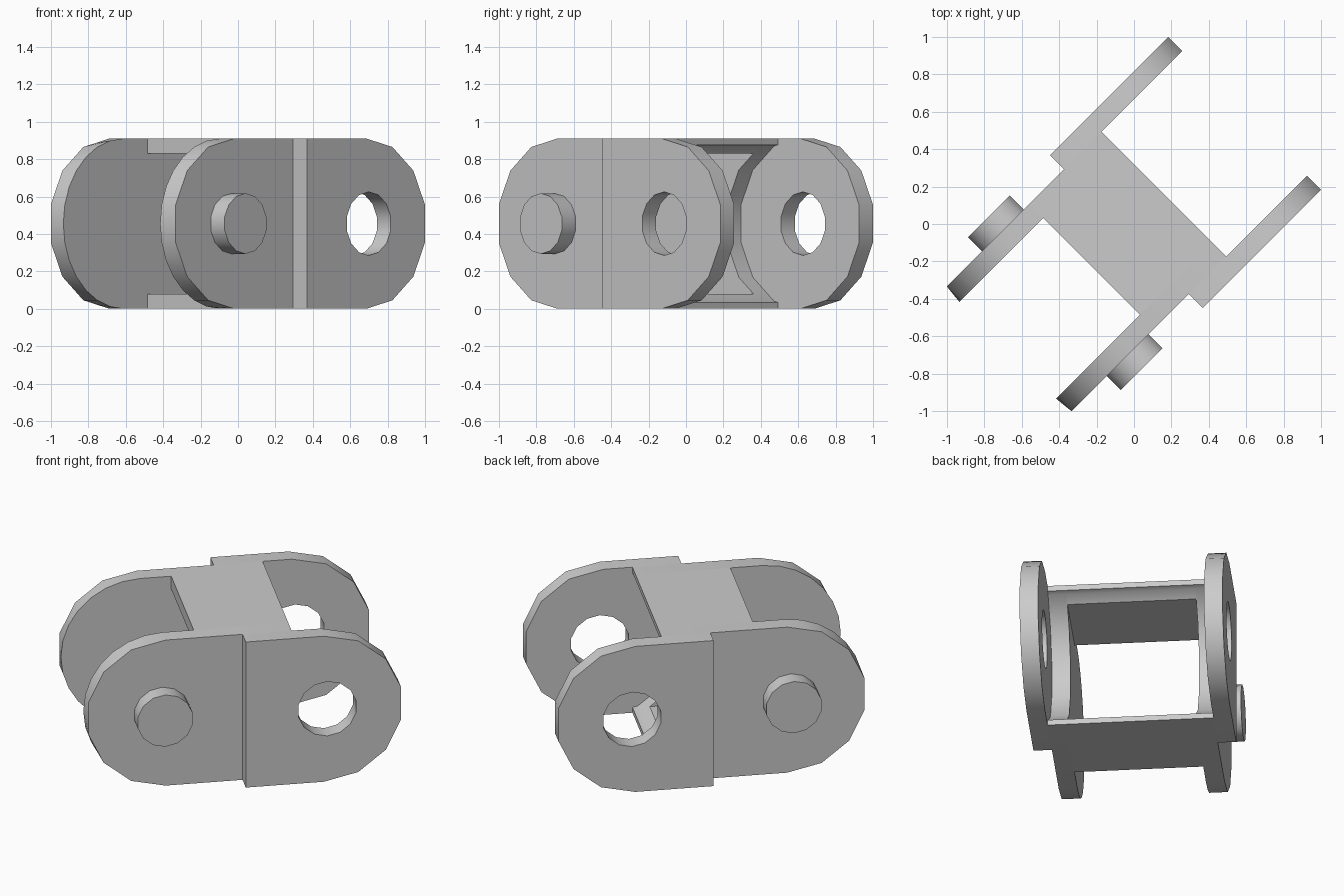
import bpy, bmesh
from math import sin, cos, pi, sqrt, radians

cube = bpy.data.objects.get("Cube")
if cube:
    bpy.data.objects.remove(cube, do_unlink=True)

# Main sizes: u runs along the link, v across it, z up
HEIGHT = 0.91
MID = HEIGHT / 2
INNER, MIDDLE, OUTER = 0.366, 0.472, 0.577
SIDES = 14
FRONT_C, BACK_C = -0.50, 0.393
BLOCK_FRONT, BLOCK_BACK = -0.32, 0.225

grey = bpy.data.materials.new("plain_grey")
grey.use_nodes = True
colour = (0.6, 0.6, 0.6, 1)
grey.diffuse_color = colour
grey.node_tree.nodes["Principled BSDF"].inputs["Base Color"].default_value = colour


def place(u, v, z):
    """Turn link coordinates into the diagonal world position."""
    return ((u + v) / sqrt(2), (u - v) / sqrt(2), z)


def arc(cu, r, start, end, steps):
    """Points on an arc in the u-z plane, angles in degrees."""
    angles = [radians(start + (end - start) * i / steps) for i in range(steps + 1)]
    return [(cu + r * cos(a), MID + r * sin(a)) for a in angles]


def with_midpoints(points):
    out = [points[0]]
    for a, b in zip(points, points[1:]):
        out += [((a[0] + b[0]) / 2, (a[1] + b[1]) / 2), b]
    return out


def loft(name, profile_a, v_a, profile_b, v_b):
    """Solid between two u-z profiles of equal length at v_a and v_b."""
    bm = bmesh.new()
    ra = [bm.verts.new(place(u, v_a, z)) for u, z in profile_a]
    rb = [bm.verts.new(place(u, v_b, z)) for u, z in profile_b]
    n = len(ra)
    bm.faces.new(ra)
    bm.faces.new(rb[::-1])
    for i in range(n):
        j = (i + 1) % n
        bm.faces.new((ra[i], rb[i], rb[j], ra[j]))
    bmesh.ops.recalc_face_normals(bm, faces=bm.faces)
    mesh = bpy.data.meshes.new(name)
    bm.to_mesh(mesh)
    bm.free()
    mesh.materials.append(grey)
    ob = bpy.data.objects.new(name, mesh)
    bpy.context.collection.objects.link(ob)
    return ob


def activate(ob):
    bpy.ops.object.select_all(action='DESELECT')
    ob.select_set(True)
    bpy.context.view_layer.objects.active = ob


def round_profile(cu, r):
    """Full polygon with a corner at the top."""
    return arc(cu, r, 90, 450, SIDES)[:-1]


def cut_hole(ob, cu, r, v_a, v_b):
    p = round_profile(cu, r)
    cutter = loft("hole_cutter", p, v_a, p, v_b)
    cutter.hide_render = True
    mod = ob.modifiers.new("hole", 'BOOLEAN')
    mod.operation = 'DIFFERENCE'
    mod.solver = 'EXACT'
    mod.object = cutter
    activate(ob)
    bpy.ops.object.modifier_apply(modifier=mod.name)
    bpy.data.objects.remove(cutter, do_unlink=True)


# Hollow that clears the rounded end of the next link
hollow = arc(BACK_C, 0.46, 270, 90, SIDES // 2)
a, b = hollow[-2], hollow[-1]
lip_z = a[1] + (b[1] - a[1]) * (BLOCK_BACK - a[0]) / (b[0] - a[0])
cheek_back = [(BLOCK_BACK, 0), (BLOCK_BACK, HEIGHT - lip_z)] + hollow[1:-1] + \
             [(BLOCK_BACK, lip_z), (BLOCK_BACK, HEIGHT)]

# Cheek ends: finer rounding inside, coarser outside
coarse = with_midpoints(arc(FRONT_C, MID, 90, 270, SIDES // 2))
fine = arc(FRONT_C, MID, 90, 270, SIDES)

# Rear ear: straight front edge and rounded back end
ear = [(-0.057, HEIGHT), (-0.057, 0)] + arc(BACK_C, MID, -90, 90, SIDES // 2)
pin = round_profile(-0.52, 0.162)

parts = []
for side, label in ((1, "left"), (-1, "right")):
    parts.append(loft("inner_cheek_" + label, fine + cheek_back, side * INNER,
                      coarse + cheek_back, side * MIDDLE))
    plate = loft("outer_ear_" + label, ear, side * MIDDLE, ear, side * OUTER)
    cut_hole(plate, 0.412, 0.17, side * 0.4, side * 0.7)
    parts.append(plate)
    parts.append(loft("pin_" + label, pin, side * MIDDLE, pin, side * OUTER))

# Top and bottom bridges joining the cheeks, thinned at the back by the hollow
flat_z = 0.83
c = hollow[-3]
flat_u = c[0] + (a[0] - c[0]) * (flat_z - c[1]) / (a[1] - c[1])
top = [(BLOCK_FRONT, HEIGHT), (BLOCK_FRONT, flat_z), (flat_u, flat_z), a,
       (BLOCK_BACK, lip_z), (BLOCK_BACK, HEIGHT)]
bottom = [(u, HEIGHT - z) for u, z in top]
for name, profile in (("top_bridge", top), ("bottom_bridge", bottom)):
    parts.append(loft(name, profile, -INNER, profile, INNER))

# Smooth the rounded rims, keep the corners sharp
for ob in parts:
    activate(ob)
    bpy.ops.object.shade_smooth_by_angle(angle=radians(30))
